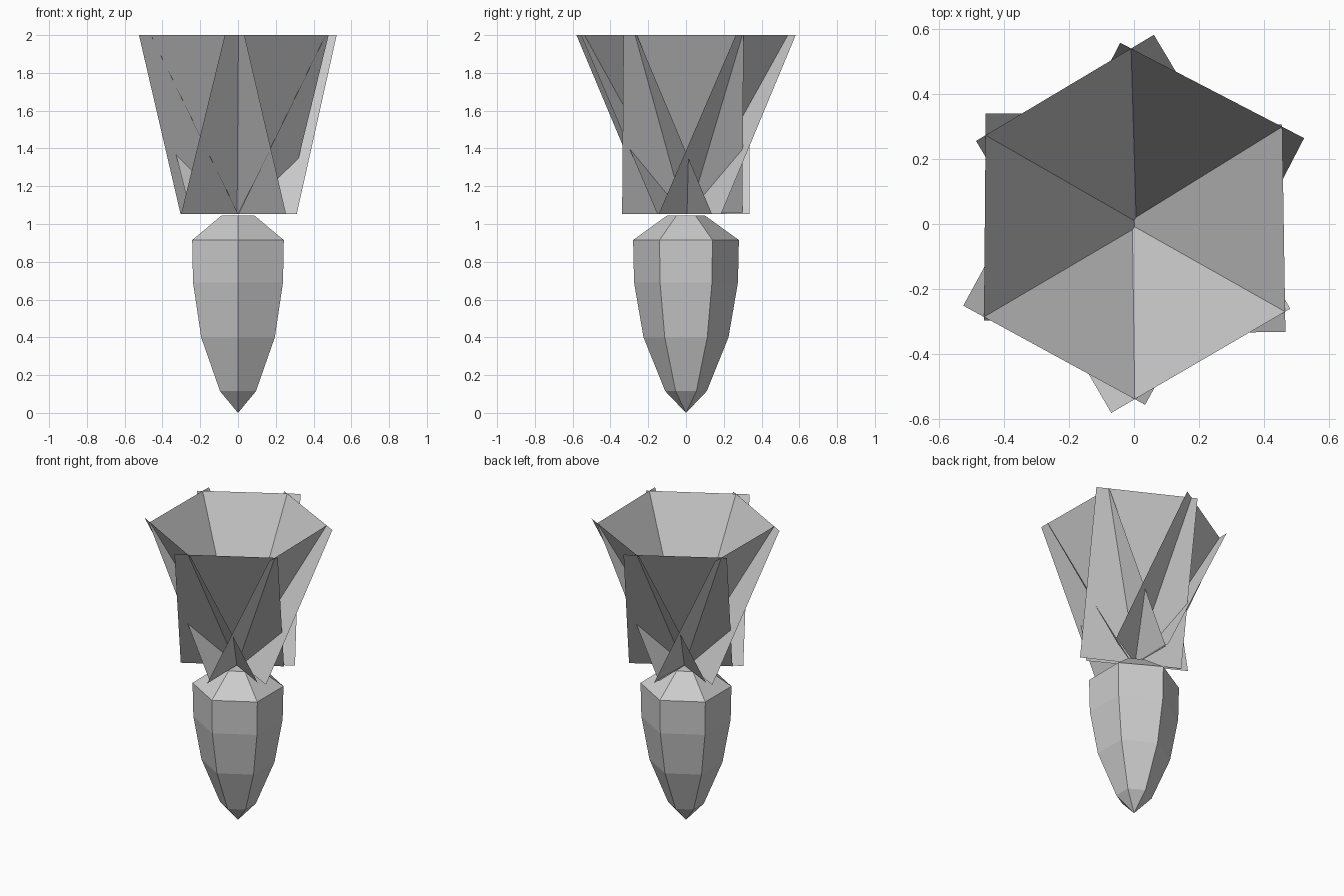
import bpy
from math import sin, cos, radians, pi

if "Cube" in bpy.data.objects:
    bpy.data.objects.remove(bpy.data.objects["Cube"])


def add_mesh(name, verts, faces):
    mesh = bpy.data.meshes.new(name)
    mesh.from_pydata(verts, [], faces)
    mesh.update()
    obj = bpy.data.objects.new(name, mesh)
    bpy.context.collection.objects.link(obj)
    return obj


# Hexagonal root body: (radius, height) rings above a pointed tip
SIDES = 6
profile = [(0.11, 0.115), (0.225, 0.40), (0.275, 0.69), (0.28, 0.915), (0.10, 1.045)]
verts = [(0, 0, 0)]
for r, z in profile:
    for i in range(SIDES):
        a = pi / 2 + 2 * pi * i / SIDES
        verts.append((r * cos(a), r * sin(a), z))
faces = []
for i in range(SIDES):
    j = (i + 1) % SIDES
    faces.append((0, 1 + j, 1 + i))
    for k in range(len(profile) - 1):
        lo, hi = 1 + k * SIDES, 1 + (k + 1) * SIDES
        faces.append((lo + i, lo + j, hi + j, hi + i))
top = 1 + (len(profile) - 1) * SIDES
faces.append(tuple(range(top, top + SIDES)))
add_mesh("root_body", verts, faces)

# Six crossing flat leaves leaning outward:
# middle of the top edge (x, y) and outward direction in degrees
leaves = [
    (0.460, -0.013, 0.9),
    (0.240, 0.410, 62.6),
    (-0.212, 0.418, 120.8),
    (-0.458, 0.022, 179.5),
    (-0.245, -0.403, 241.4),
    (0.205, -0.420, 300.2),
]
HALF, LEAN, Z0, Z1 = 0.318, 0.46, 1.052, 2.0
for n, (mx, my, deg) in enumerate(leaves):
    c, s = cos(radians(deg)), sin(radians(deg))
    corners = []
    for side, inward, z in ((-1, LEAN, Z0), (1, LEAN, Z0), (1, 0, Z1), (-1, 0, Z1)):
        corners.append((mx - inward * c - side * HALF * s,
                        my - inward * s + side * HALF * c, z))
    add_mesh(f"leaf_{n + 1}", corners, [(0, 1, 2, 3)])
